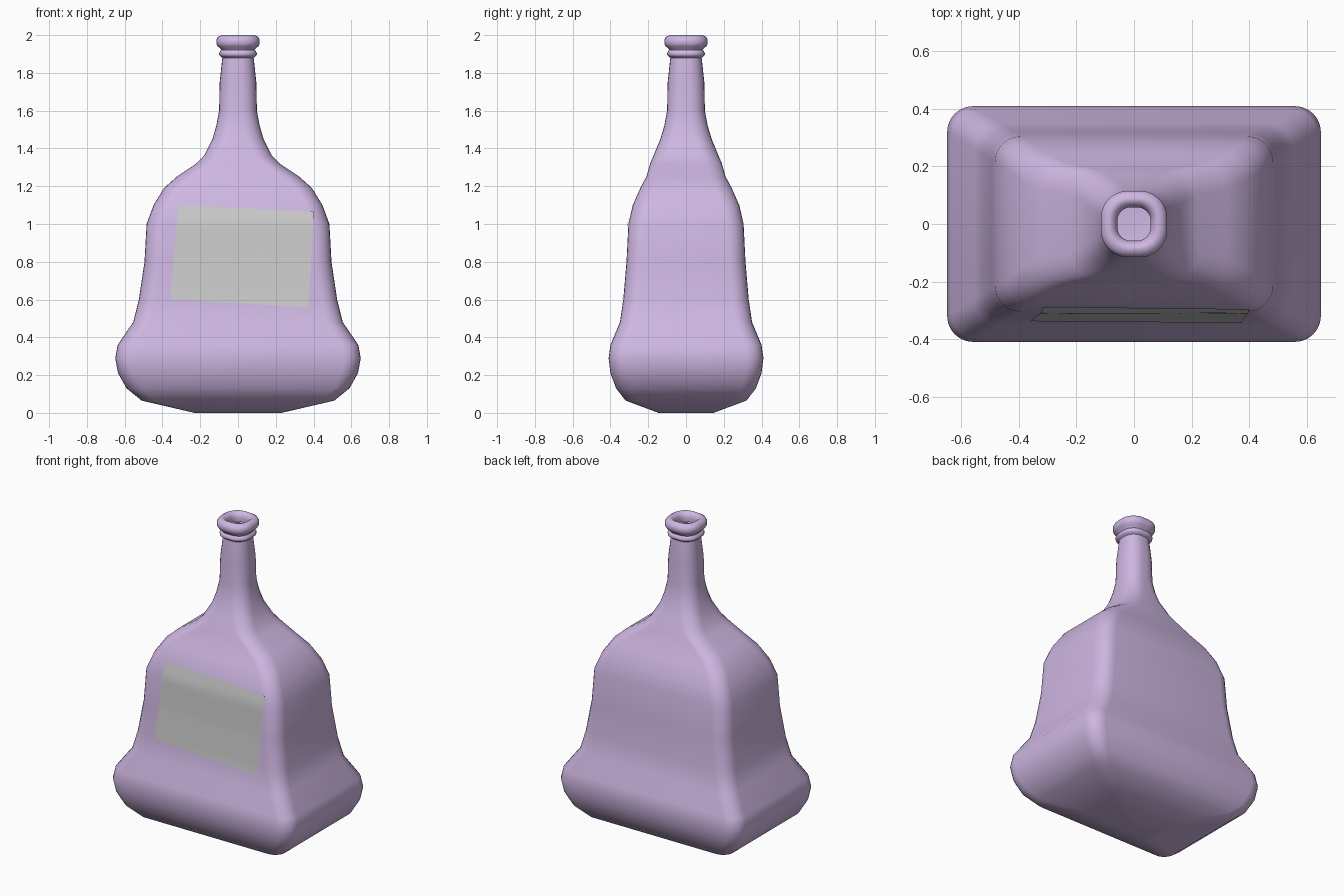
import bpy, bmesh, math

if "Cube" in bpy.data.objects:
    bpy.data.objects.remove(bpy.data.objects["Cube"])

# Body profile: z, half width, half depth, corner radius
BODY = [
    (0.005, 0.23, 0.145, 0.05), (0.065, 0.51, 0.32, 0.07), (0.13, 0.59, 0.37, 0.08),
    (0.21, 0.635, 0.40, 0.09), (0.29, 0.65, 0.41, 0.09), (0.36, 0.637, 0.40, 0.09),
    (0.48, 0.555, 0.35, 0.09), (0.60, 0.525, 0.332, 0.09), (0.80, 0.495, 0.315, 0.09),
    (1.00, 0.484, 0.305, 0.09), (1.10, 0.447, 0.282, 0.09), (1.19, 0.392, 0.242, 0.09),
    (1.25, 0.325, 0.21, 0.09), (1.32, 0.22, 0.19, 0.09), (1.36, 0.18, 0.173, 0.09),
    (1.45, 0.135, 0.136, 0.09), (1.52, 0.115, 0.115, 0.085), (1.60, 0.10, 0.10, 0.08),
    (1.75, 0.097, 0.097, 0.08), (1.88, 0.083, 0.083, 0.07),
]
# Collar and rolled lip: z, radius
LIP = [
    (1.887, 0.092), (1.893, 0.099), (1.905, 0.100), (1.915, 0.094), (1.92, 0.088),
    (1.93, 0.094), (1.94, 0.107), (1.955, 0.115), (1.975, 0.115), (1.99, 0.107),
    (2.0, 0.09), (1.998, 0.077), (1.985, 0.064), (1.965, 0.058), (1.94, 0.06),
]
SEG = 6


def material(name, rgb):
    m = bpy.data.materials.new(name)
    m.diffuse_color = (*rgb, 1)
    m.use_nodes = True
    m.node_tree.nodes["Principled BSDF"].inputs["Base Color"].default_value = m.diffuse_color
    return m


def finish(name, bm, mat=None):
    mesh = bpy.data.meshes.new(name)
    bm.to_mesh(mesh)
    bm.free()
    ob = bpy.data.objects.new(name, mesh)
    bpy.context.collection.objects.link(ob)
    if mat:
        mesh.materials.append(mat)
    bpy.context.view_layer.objects.active = ob
    ob.select_set(True)
    bpy.ops.object.shade_smooth_by_angle(angle=math.radians(50))
    ob.select_set(False)
    return ob


def rounded_ring(bm, z, hx, hy, r):
    ring = []
    for q, (sx, sy) in enumerate([(1, 1), (-1, 1), (-1, -1), (1, -1)]):
        for i in range(SEG + 1):
            a = math.pi / 2 * (q + i / SEG)
            ring.append(bm.verts.new((sx * (hx - r) + r * math.cos(a),
                                      sy * (hy - r) + r * math.sin(a), z)))
    return ring


def front_depth(z):
    for a, b in zip(BODY, BODY[1:]):
        if a[0] <= z <= b[0]:
            return a[2] + (b[2] - a[2]) * (z - a[0]) / (b[0] - a[0])


# Bottle: rounded-rectangle loft that turns into a round, open mouth
bm = bmesh.new()
rows = BODY + [(z, r, r, r * 0.8) for z, r in LIP]
rings = [rounded_ring(bm, *row) for row in rows]
for a, b in zip(rings, rings[1:]):
    n = len(a)
    for i in range(n):
        j = (i + 1) % n
        bm.faces.new((a[i], a[j], b[j], b[i]))
bm.faces.new(rings[0][::-1])
for v in rings[0]:
    v.co.z = 0
finish("bottle", bm, material("lilac_glass", (0.62, 0.47, 0.76)))

# Label: slightly tilted sheet that follows the front wall
bm = bmesh.new()
NX, NZ = 8, 16
TL, TR, BR, BL = (-0.315, 1.10), (0.40, 1.065), (0.375, 0.56), (-0.36, 0.60)
grid = []
for k in range(NZ + 1):
    v = k / NZ
    row = []
    for i in range(NX + 1):
        u = i / NX
        x, z = [(1 - v) * ((1 - u) * BL[c] + u * BR[c]) + v * ((1 - u) * TL[c] + u * TR[c])
                for c in (0, 1)]
        row.append(bm.verts.new((x, -front_depth(z) - 0.006, z)))
    grid.append(row)
for a, b in zip(grid, grid[1:]):
    for i in range(NX):
        bm.faces.new((a[i], a[i + 1], b[i + 1], b[i]))
finish("label", bm)
